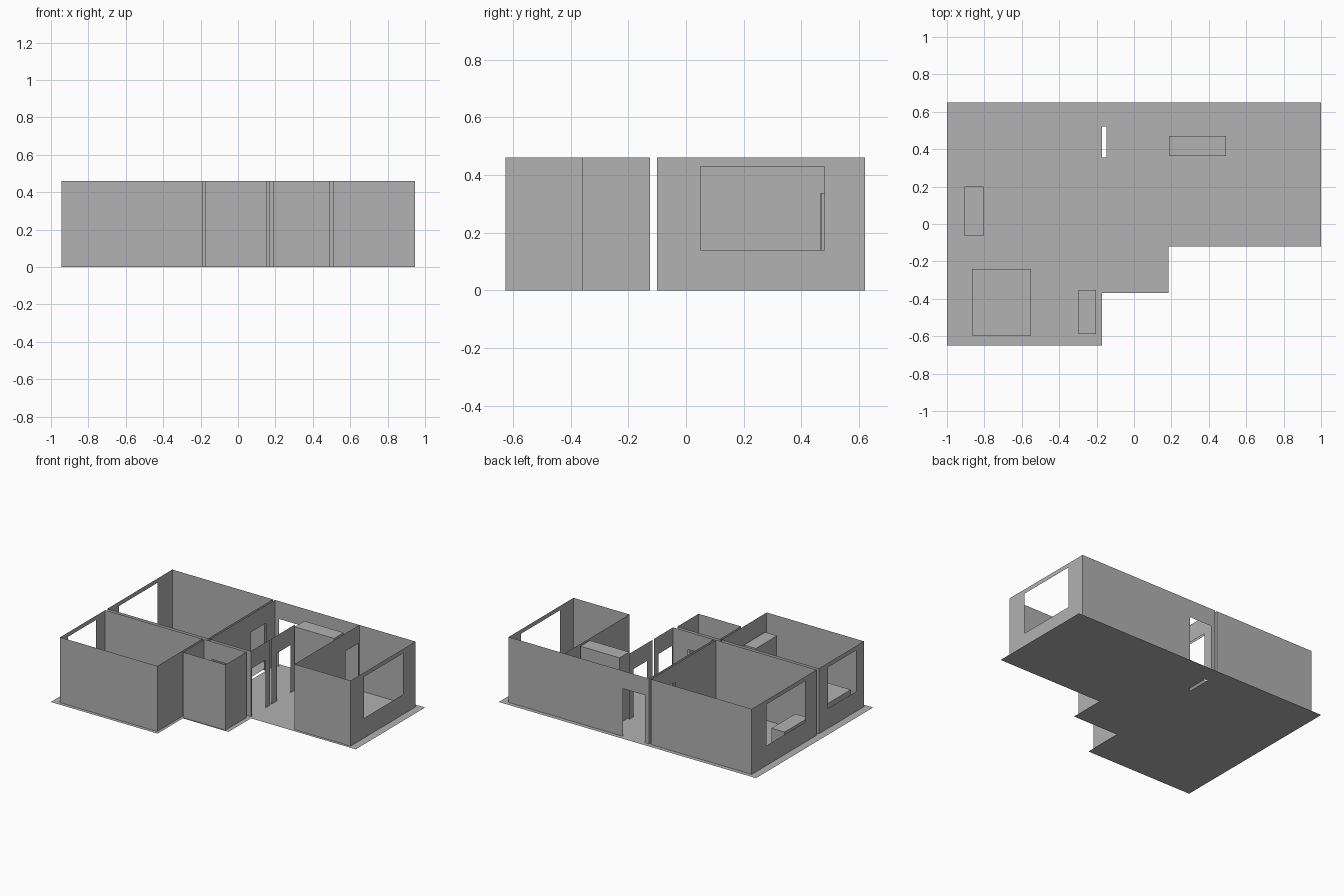
import bpy, bmesh

cube = bpy.data.objects.get("Cube")
if cube:
    bpy.data.objects.remove(cube, do_unlink=True)

H = 0.46                 # wall height
DOOR = (0, 0.335)        # door bottom and top
WINDOW = (0.14, 0.43)    # window sill and head

grey = bpy.data.materials.new("plain grey")
grey.use_nodes = True
grey.diffuse_color = (0.445, 0.445, 0.445, 1)
grey.node_tree.nodes["Principled BSDF"].inputs["Base Color"].default_value = grey.diffuse_color


def finish(name, bm):
    mesh = bpy.data.meshes.new(name)
    bm.to_mesh(mesh)
    bm.free()
    mesh.materials.append(grey)
    obj = bpy.data.objects.new(name, mesh)
    bpy.context.collection.objects.link(obj)
    return obj


def sheet(name, us, vs, keep, place):
    """Flat sheet of grid cells, leaving out those whose middle fails keep()."""
    us, vs = sorted(set(us)), sorted(set(vs))
    bm = bmesh.new()
    for u0, u1 in zip(us, us[1:]):
        for v0, v1 in zip(vs, vs[1:]):
            if keep((u0 + u1) / 2, (v0 + v1) / 2):
                corners = [(u0, v0), (u1, v0), (u1, v1), (u0, v1)]
                bm.faces.new([bm.verts.new(place(*c)) for c in corners])
    bmesh.ops.remove_doubles(bm, verts=bm.verts, dist=0.0005)
    return finish(name, bm)


def wall(name, axis, pos, start, end, *openings):
    """Thin upright wall at x=pos or y=pos; openings are (start, end, (low, high))."""
    us, vs = [start, end], [0, H]
    for a, b, zs in openings:
        us += [a, b]
        vs += zs

    def keep(u, z):
        return not any(a < u < b and zs[0] < z < zs[1] for a, b, zs in openings)

    def place(u, z):
        return (pos, u, z) if axis == "x" else (u, pos, z)
    return sheet(name, us, vs, keep, place)


def box(name, x0, x1, y0, y1, height):
    bm = bmesh.new()
    bmesh.ops.create_cube(bm, size=1)
    for v in bm.verts:
        v.co = ((x0 + x1) / 2 + v.co.x * (x1 - x0),
                (y0 + y1) / 2 + v.co.y * (y1 - y0),
                (v.co.z + 0.5) * height)
    return finish(name, bm)


# Stepped floor slab with the doorway slot
def on_floor(x, y):
    slot = -0.17 < x < -0.147 and 0.355 < y < 0.52
    return not slot and (y > -0.12 or x < -0.17 or (x < 0.185 and y > -0.37))


sheet("floor", [-1, -0.17, -0.147, 0.185, 1],
      [-0.65, -0.37, -0.12, 0.355, 0.52, 0.65], on_floor, lambda x, y: (x, y, 0))

# Front left bedroom
wall("bedroom_front_wall", "y", -0.625, -0.945, -0.19)
wall("bedroom_back_wall", "y", -0.125, -0.945, -0.19)
wall("bedroom_inner_wall", "x", -0.19, -0.625, -0.125)
wall("bedroom_outer_wall", "x", -0.945, -0.625, -0.125, (-0.54, -0.227, WINDOW))

# Small bathroom
wall("bath_front_wall", "y", -0.36, -0.175, 0.155)
wall("bath_back_wall", "y", -0.125, -0.175, 0.155, (-0.117, 0.055, DOOR))
wall("bath_left_wall", "x", -0.175, -0.36, -0.125)
wall("bath_right_wall", "x", 0.155, -0.36, -0.125)

# Back corner room
wall("corner_room_front_wall", "y", -0.1, -0.945, -0.163)
wall("corner_room_back_wall", "y", 0.62, -0.945, -0.163)
wall("corner_room_outer_wall", "x", -0.945, -0.1, 0.62, (0.03, 0.455, WINDOW))
wall("corner_room_inner_wall", "x", -0.163, -0.1, 0.62, (0.355, 0.52, DOOR))

# Hall and kitchen, open at the front
wall("hall_side_wall", "x", -0.147, -0.1, 0.62, (0.355, 0.52, DOOR))
wall("hall_front_wall", "y", -0.1, -0.147, 0.17, (-0.117, 0.055, DOOR))
wall("hall_divider_front", "x", 0.17, -0.1, 0.115, (-0.09, 0.06, DOOR))
wall("hall_divider_back", "x", 0.17, 0.128, 0.39, (0.19, 0.34, DOOR))
wall("long_back_wall", "y", 0.62, -0.147, 0.945, (-0.115, 0.057, DOOR))

# Far end room
wall("end_room_front_wall", "y", -0.1, 0.51, 0.945)
wall("end_room_inner_wall", "x", 0.51, -0.1, 0.62, (0.467, 0.61, DOOR))
wall("end_room_outer_wall", "x", 0.945, -0.1, 0.62, (0.05, 0.48, WINDOW))

# Furniture
box("tall_cupboard", 0.187, 0.493, 0.363, 0.47, 0.459)
box("desk", -0.907, -0.805, -0.065, 0.2, 0.127)
box("bed", -0.865, -0.55, -0.595, -0.24, 0.11)
box("wardrobe", -0.297, -0.203, -0.587, -0.352, 0.34)
